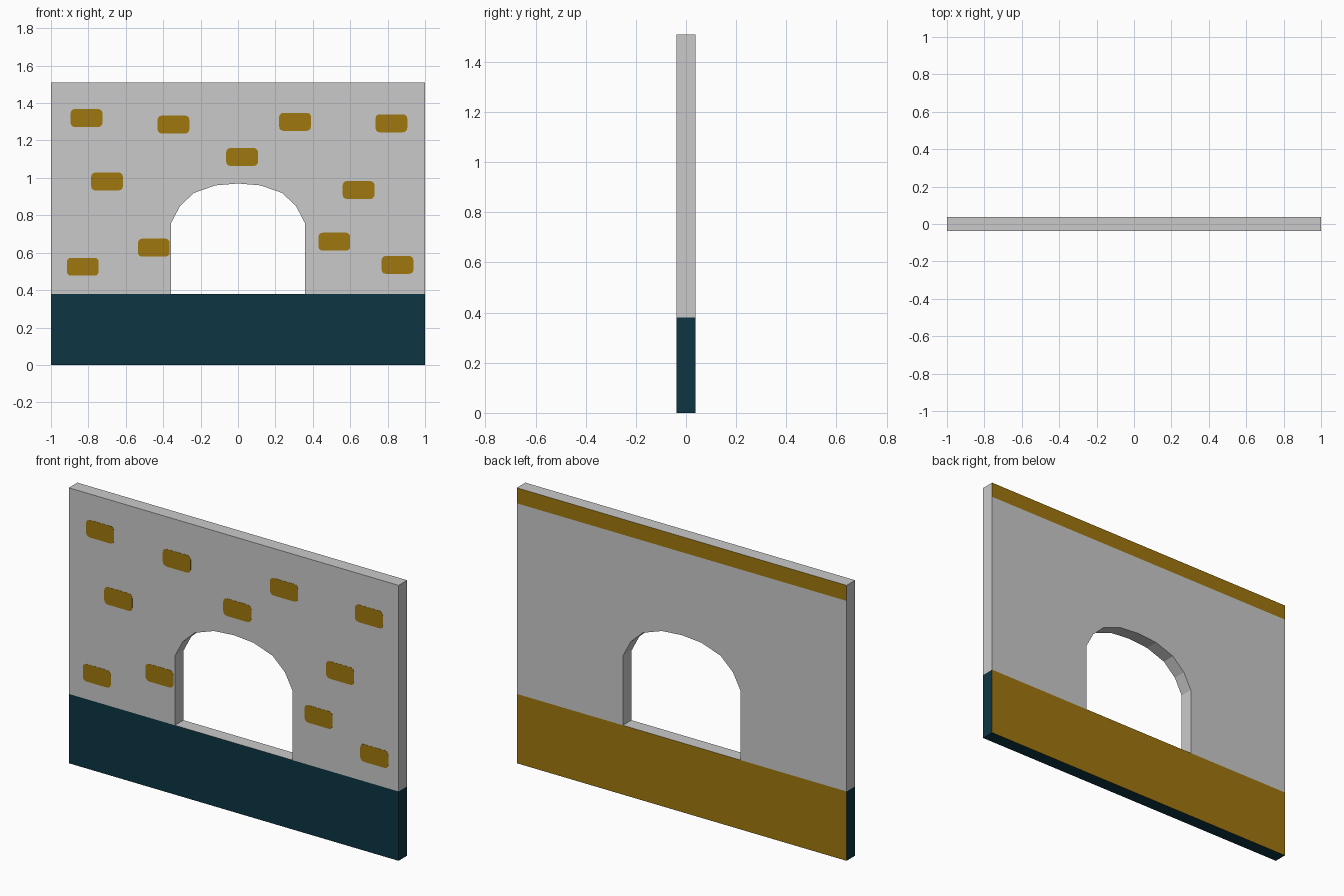
import bpy, bmesh, math

if "Cube" in bpy.data.objects:
    bpy.data.objects.remove(bpy.data.objects["Cube"])

W, H, T = 1.0, 1.51, 0.037        # half width, height, half thickness
BASE, BAND = 0.38, 1.425          # top of painted base, start of back band


def material(name, rgb):
    m = bpy.data.materials.new(name)
    m.diffuse_color = (*rgb, 1)
    m.use_nodes = True
    m.node_tree.nodes["Principled BSDF"].inputs["Base Color"].default_value = m.diffuse_color
    return m


grey = material("plaster_grey", (0.59, 0.59, 0.59))
teal = material("dark_teal", (0.004, 0.036, 0.056))
ochre = material("ochre", (0.35, 0.186, 0.0044))


def finish(bm, name, mats):
    bmesh.ops.recalc_face_normals(bm, faces=bm.faces)
    bm.normal_update()
    me = bpy.data.meshes.new(name)
    ob = bpy.data.objects.new(name, me)
    bpy.context.collection.objects.link(ob)
    for m in mats:
        me.materials.append(m)
    return ob


def thicken(bm, depth):
    # extrude the flat sheet towards +y into a closed solid
    res = bmesh.ops.extrude_face_region(bm, geom=bm.faces[:], use_keep_orig=True)
    verts = [g for g in res["geom"] if isinstance(g, bmesh.types.BMVert)]
    bmesh.ops.translate(bm, verts=verts, vec=(0, depth, 0))


# Wall: base, arched middle and top band sharing one sheet
bm = bmesh.new()
cache = {}


def v(x, z):
    if (x, z) not in cache:
        cache[(x, z)] = bm.verts.new((x, -T, z))
    return cache[(x, z)]


half_arch = [(0.357, BASE), (0.357, 0.76), (0.31, 0.85), (0.235, 0.92), (0.12, 0.96)]
arch = [(-x, z) for x, z in half_arch] + [(0, 0.97)] + half_arch[::-1]
base = [(-W, 0), (W, 0), (W, BASE), arch[-1], arch[0], (-W, BASE)]
middle = [(-W, BASE)] + arch + [(W, BASE), (W, BAND), (-W, BAND)]
band = [(-W, BAND), (W, BAND), (W, H), (-W, H)]
for outline in (base, middle, band):
    bm.faces.new([v(*p) for p in outline])
thicken(bm, 2 * T)
wall = finish(bm, "arched_wall", (grey, teal, ochre))
for f in bm.faces:
    z = f.calc_center_median().z
    if f.normal.y > 0.5:                       # back: ochre base and band
        f.material_index = 2 if z < BASE or z > BAND else 0
    else:                                      # front, ends and underside
        f.material_index = 1 if z < BASE - 0.01 else 0
bm.to_mesh(wall.data)
bm.free()

# Painted bricks: thin rounded plates on the front
bricks = [(-0.81, 1.32), (-0.345, 1.285), (0.305, 1.30), (0.82, 1.292),
          (0.022, 1.112), (-0.70, 0.981), (0.645, 0.935), (-0.45, 0.627),
          (0.515, 0.659), (-0.83, 0.525), (0.853, 0.535)]
HX, HZ, R = 0.085, 0.048, 0.022
bm = bmesh.new()
for cx, cz in bricks:
    pts = []
    for k, (sx, sz) in enumerate([(1, 1), (-1, 1), (-1, -1), (1, -1)]):
        for s in range(4):
            a = math.pi / 2 * (k + s / 3)
            pts.append((cx + sx * (HX - R) + R * math.cos(a), -T - 0.001,
                        cz + sz * (HZ - R) + R * math.sin(a)))
    bm.faces.new([bm.verts.new(p) for p in pts])
thicken(bm, 0.002)
plates = finish(bm, "painted_bricks", (ochre,))
bm.to_mesh(plates.data)
bm.free()
